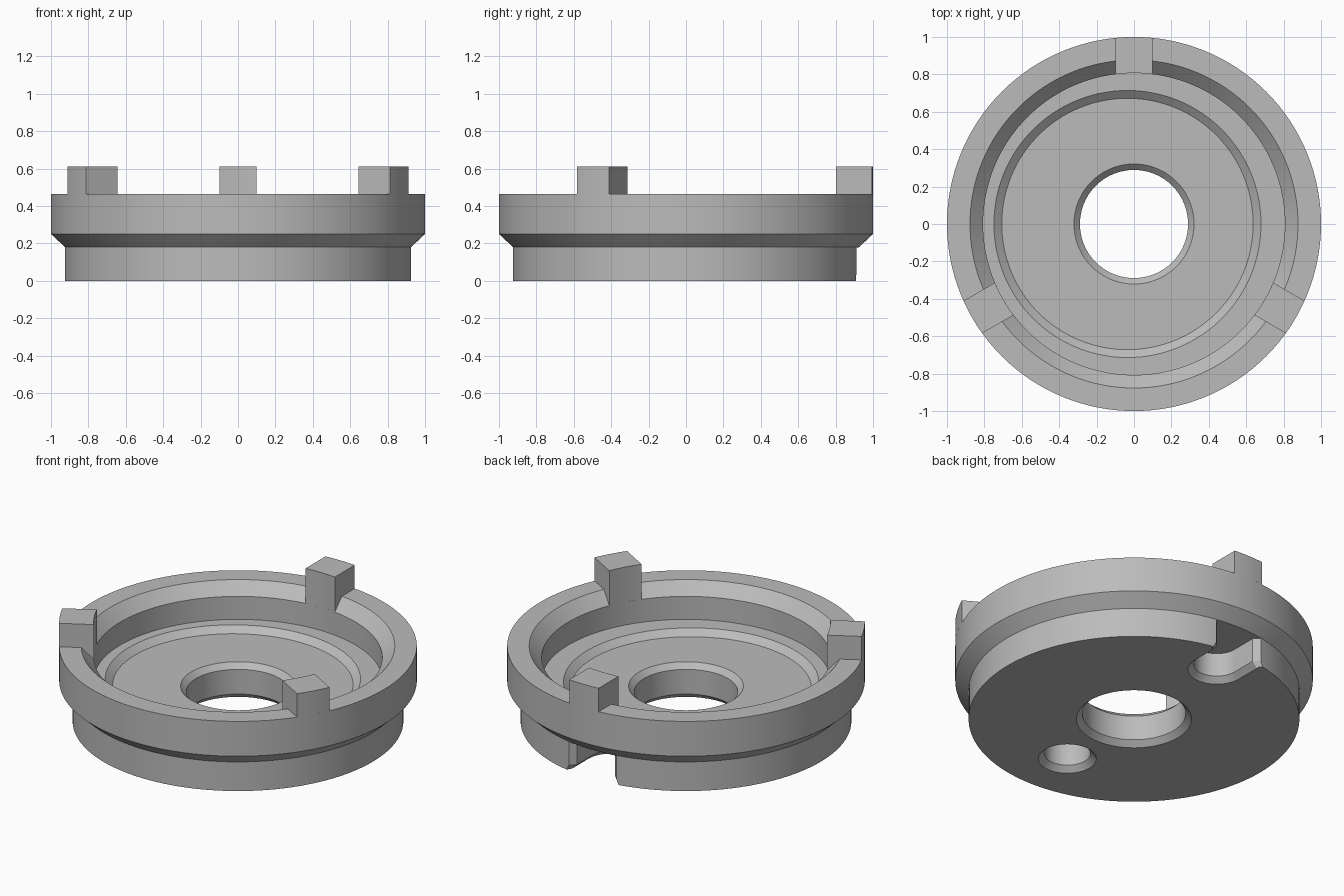
import bpy, bmesh
from math import sin, cos, pi, sqrt, radians
from mathutils import Matrix

old = bpy.data.objects.get("Cube")
if old:
    bpy.data.objects.remove(old, do_unlink=True)

SEGMENTS = 128
steel = bpy.data.materials.new("plain grey")
steel.use_nodes = True
grey = (0.5, 0.5, 0.5, 1)
steel.diffuse_color = grey
steel.node_tree.nodes["Principled BSDF"].inputs["Base Color"].default_value = grey


def loft(name, rings):
    """Skin a run of equal closed rings and cap both ends."""
    bm = bmesh.new()
    loops = [[bm.verts.new(p) for p in ring] for ring in rings]
    n = len(loops[0])
    for a, b in zip(loops, loops[1:]):
        for i in range(n):
            j = (i + 1) % n
            bm.faces.new((a[i], a[j], b[j], b[i]))
    bm.faces.new(loops[0][::-1])
    bm.faces.new(loops[-1])
    bmesh.ops.recalc_face_normals(bm, faces=bm.faces)
    mesh = bpy.data.meshes.new(name)
    bm.to_mesh(mesh)
    bm.free()
    mesh.materials.append(steel)
    ob = bpy.data.objects.new(name, mesh)
    bpy.context.collection.objects.link(ob)
    return ob


def lathe(name, profile, cx=0, cy=0):
    """Turn (radius, height) points round a vertical axis."""
    turns = [2 * pi * i / SEGMENTS for i in range(SEGMENTS)]
    return loft(name, [[(cx + r * cos(t), cy + r * sin(t), z) for t in turns]
                       for r, z in profile])


def activate(ob):
    bpy.ops.object.select_all(action='DESELECT')
    ob.select_set(True)
    bpy.context.view_layer.objects.active = ob


def cut(ob, cutter):
    mod = ob.modifiers.new("cut", 'BOOLEAN')
    mod.operation = 'DIFFERENCE'
    mod.solver = 'EXACT'
    mod.object = cutter
    activate(ob)
    bpy.ops.object.modifier_apply(modifier=mod.name)
    bpy.data.objects.remove(cutter, do_unlink=True)


def smooth(ob):
    activate(ob)
    bpy.ops.object.shade_smooth_by_angle(angle=radians(25))


# Dished body with a stepped outside and a chamfered rim
body = lathe("dished_body", [(0.925, 0), (0.925, 0.18), (1, 0.25), (1, 0.465),
                             (0.877, 0.465), (0.807, 0.394), (0.807, 0.252)])

# Shallow off-centre recess in the floor
cut(body, lathe("recess_cutter", [(0.672, 0.217), (0.714, 0.252), (0.75, 0.282)],
                cx=-0.035))

# Central bore, chamfered at both ends
cut(body, lathe("bore_cutter", [(0.355, -0.033), (0.289, 0.033),
                                (0.289, 0.185), (0.355, 0.251)]))

# Blind pin hole in the underside
cut(body, lathe("pin_hole_cutter", [(0.195, -0.033), (0.129, 0.033), (0.129, 0.178)],
                cy=-0.58))


# Round-ended slot in the underside, flared where it leaves the rim
def slot_outline(w, z):
    flare = max(w, 0.163)
    arc = [pi + pi * i / 40 for i in range(41)]
    pts = [(w * cos(t), 0.72 + w * sin(t), z) for t in arc]
    pts += [(w, 0.877, z), (flare, 0.911, z), (flare, 1.1, z)]
    return pts + [(-x, y, z) for x, y, z in reversed(pts[-3:])]


cut(body, loft("slot_cutter", [slot_outline(w, z) for w, z in
                               [(0.195, -0.033), (0.129, 0.033), (0.129, 0.178)]]))
smooth(body)

# Three drive lugs on the rim, sitting over its inner chamfer
LUG = [(0.807, 0.394), (0.877, 0.465), (1, 0.465), (1, 0.61), (0.807, 0.61)]
columns = [-0.1 + 0.2 * i / 8 for i in range(9)]
for label, angle in (("back", 0), ("right", 120), ("left", 240)):
    lug = loft(label + "_lug", [[(x, sqrt(r * r - x * x), z) for r, z in LUG]
                                for x in columns])
    lug.data.transform(Matrix.Rotation(radians(angle), 4, 'Z'))
    smooth(lug)
